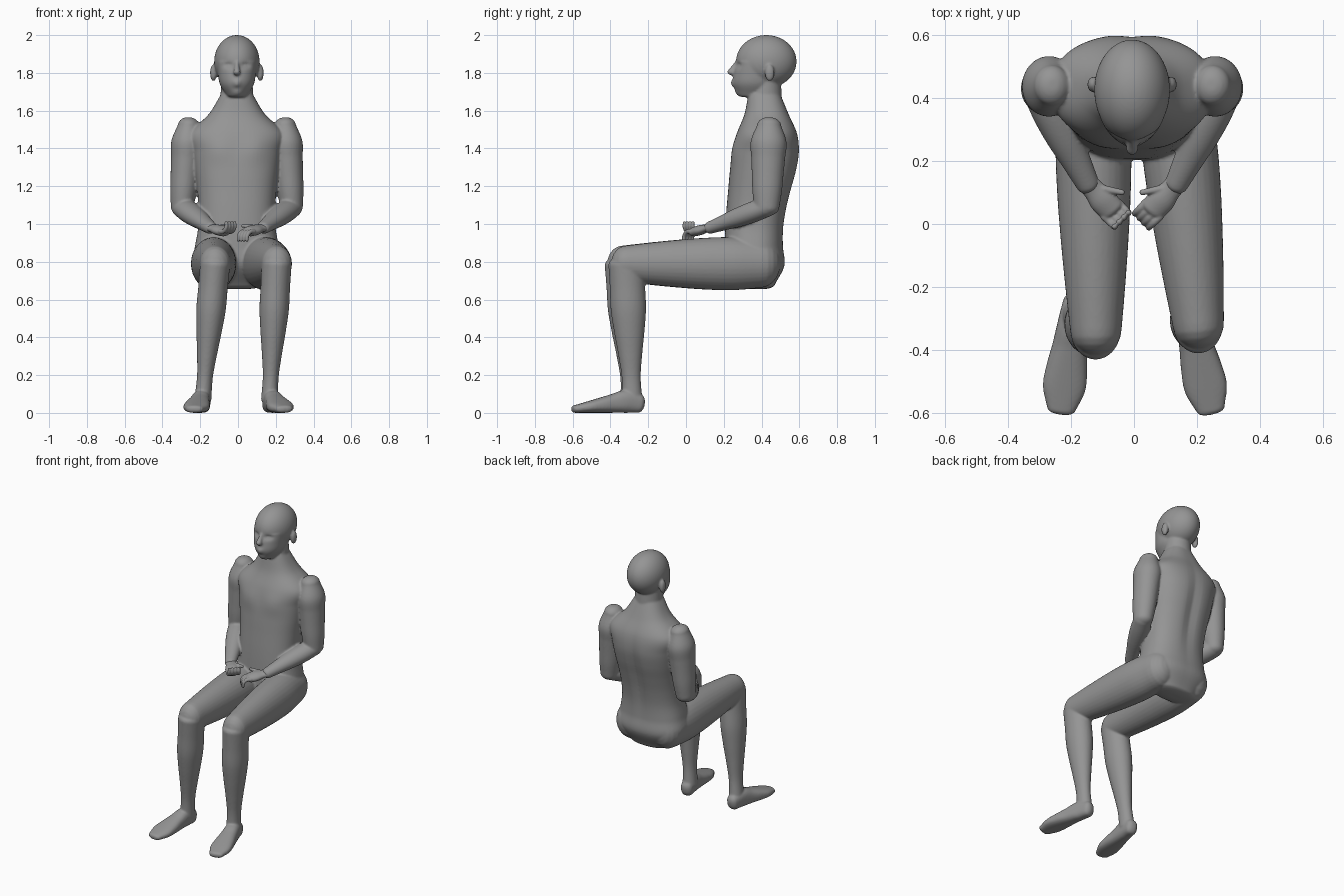
import bpy, bmesh, math
from mathutils import Matrix, Vector

cube = bpy.data.objects.get("Cube")
if cube:
    bpy.data.objects.remove(cube, do_unlink=True)

skin = bpy.data.materials.new("plain_grey")
skin.use_nodes = True
grey = (0.3, 0.3, 0.3, 1)
skin.diffuse_color = grey
skin.node_tree.nodes["Principled BSDF"].inputs["Base Color"].default_value = grey

X, Y = Vector((1, 0, 0)), Vector((0, 1, 0))
middle = -0.006


def spot(side, x, y, z):
    """Point on the model's left (side 1) or right (side -1)."""
    return Vector((middle + side * x, y, z))


def spline(points, steps):
    """Catmull-Rom curve through points of any dimension."""
    first, last = points[0], points[-1]
    points = [first * 2 - points[1], *points, last * 2 - points[-2]]
    curve = []
    for a, b, c, d in zip(points, points[1:], points[2:], points[3:]):
        for k in range(steps):
            t = k / steps
            curve.append(b + (c - a) * (t / 2) + (a * 2 - b * 5 + c * 4 - d) * (t * t / 2)
                         + (b * 3 - a - c * 3 + d) * (t ** 3 / 2))
    return curve + [last]


def loft(bm, centers, widths, depths, flat=False, power=2, sides=32, steps=6, cap=0.8):
    """Closed tube with rounded ends; flat keeps every section horizontal."""
    stations = [Vector((*c, w, d)) for c, w, d in zip(centers, widths, depths)]
    curve = spline(stations, steps)
    path = [Vector(p[:3]) for p in curve]
    rings = []
    for i, p in enumerate(curve):
        ahead, behind = path[min(i + 1, len(path) - 1)], path[max(i - 1, 0)]
        along = (ahead - behind).normalized()
        across = X if flat else (X - along * along.x).normalized()
        outward = Y if flat else along.cross(across)
        rings.append((path[i], across * p[3], outward * p[4], along))

    def rounded(ring, sign):
        center, u, v, along = ring
        reach = along * (sign * cap * min(u.length, v.length))
        turns = [math.pi / 2 * k / 5 for k in range(1, 5)]
        return [(center + reach * math.sin(a), u * math.cos(a), v * math.cos(a), along) for a in turns]

    rings = rounded(rings[0], -1)[::-1] + rings + rounded(rings[-1], 1)

    def squared(value):
        return math.copysign(abs(value) ** (2 / power), value)

    angles = [math.tau * k / sides for k in range(sides)]
    loops = [[bm.verts.new(c + u * squared(math.cos(a)) + v * squared(math.sin(a))) for a in angles]
             for c, u, v, along in rings]
    for low, high in zip(loops, loops[1:]):
        for k in range(sides):
            bm.faces.new((low[k - 1], low[k], high[k], high[k - 1]))
    bm.faces.new(loops[0])
    bm.faces.new(loops[-1])
    return [v for ring in loops for v in ring]


def bone(bm, start, end, widths, ratio=1.0, **options):
    """Straight limb with evenly spaced widths; ratio is depth over width."""
    last = len(widths) - 1
    centers = [start.lerp(end, i / last) for i in range(last + 1)]
    return loft(bm, centers, widths, [w * ratio for w in widths], **options)


def ellipsoid(bm, center, radii):
    matrix = Matrix.Translation(center) @ Matrix.Diagonal((*radii, 1))
    return bmesh.ops.create_uvsphere(bm, u_segments=96, v_segments=64, radius=1, matrix=matrix)["verts"]


def sculpt(verts, mid_y, facing, stretch, bumps):
    """Push the front (-1) or back (1) in or out with soft symmetric bumps."""
    for v in verts:
        fade = min(1, max(0, (v.co.y - mid_y) * facing * 20))
        dx = abs(v.co.x - middle)
        for x, z, size, height in bumps:
            spread = ((dx - x) / size) ** 2 + ((v.co.z - z) / (size * stretch)) ** 2
            v.co.y += facing * fade * height * math.exp(-spread)


def finish(bm, name, voxel, rounds):
    """Blend the overlapping pieces into one smooth skin."""
    bmesh.ops.recalc_face_normals(bm, faces=bm.faces)
    mesh = bpy.data.meshes.new(name)
    bm.to_mesh(mesh)
    bm.free()
    mesh.materials.append(skin)
    thing = bpy.data.objects.new(name, mesh)
    bpy.context.collection.objects.link(thing)
    blend = thing.modifiers.new("blend", 'REMESH')
    blend.mode = 'VOXEL'
    blend.voxel_size = voxel
    blend.use_smooth_shade = True
    soften = thing.modifiers.new("soften", 'SMOOTH')
    soften.factor = 0.5
    soften.iterations = rounds


body = bmesh.new()

# Torso and neck: evenly spaced sections along a gently curved spine
widths = (.15, .235, .222, .205, .203, .21, .223, .236, .25, .15, .088)
depths = (.09, .155, .155, .155, .16, .168, .177, .178, .16, .118, .087)
heights = [.68 + i / 10 for i in range(len(widths))]
spine = [Vector((middle, .395 - .035 * math.cos(math.pi * (z - .9) / .6), z)) for z in heights]
torso = loft(body, spine, widths, depths, flat=True, power=2.4, sides=64, steps=8, cap=0.3)
sculpt(torso, .4, 1, 6, [(0, 1.2, .04, -.016)])
sculpt(torso, .4, -1, 1, [(.1, 1.4, .07, .01)])
bone(body, spot(1, 0, .42, 1.66), spot(1, 0, .42, 1.8), (.088, .084, .08), flat=True)

# Head: skull, jaw, sculpted eyes, lips and chin, then nose
skull = ellipsoid(body, spot(1, 0, .425, 1.86), (.12, .16, .14))
levels = [spot(1, 0, .365, 1.68 + .06 * i) for i in range(4)]
jaw = loft(body, levels, (.055, .09, .1, .105), (.088, .115, .112, .1),
           flat=True, sides=96, steps=12, cap=0.2)
sculpt(skull + jaw, .36, -1, .6, [(.045, 1.84, .022, -.02), (.045, 1.838, .012, .011),
                                  (0, 1.752, .022, .01), (0, 1.735, .018, .009), (0, 1.695, .025, .008)])
bone(body, spot(1, 0, .27, 1.86), spot(1, 0, .238, 1.803), (.009, .013, .02))

# Each leg has its own pose: hip, knee, ankle and toe distances from the middle
poses = {-1: (.125, .115, .18, .225, 0), 1: (.135, .21, .173, .25, .02)}
for side, (hip, knee, ankle, toe, back) in poses.items():
    ellipsoid(body, spot(side, .124, .443, 1.8), (.018, .025, .045))

    # Upper arm and forearm
    elbow = spot(side, .29, .427, 1.09)
    bone(body, spot(side, .255, .44, 1.52), elbow, (.058, .085, .08, .075, .07, .06), 1.12)
    bone(body, elbow, spot(side, .14, .125, .98), (.06, .063, .058, .047, .037), .88)

    # Thigh, shin and foot
    joint = spot(side, knee, back - .335, .79)
    bone(body, spot(side, hip, .39, .79), joint, (.11, .12, .117, .108, .096, .082), 1.17, cap=1)
    bone(body, joint, spot(side, ankle, back / 4 - .29, .07),
         (.08, .078, .078, .067, .053, .042, .045), 1.2, cap=0.5)
    thickness = (.05, .06, .05, .04, .03, .02)
    sole = [spot(side, ankle + (toe - ankle) * i / 5, -.25 - .068 * i, h) for i, h in enumerate(thickness)]
    loft(body, sole, (.04, .048, .055, .065, .068, .045), thickness, power=2.5)

finish(body, "seated_body", 0.0065, 5)

# Hands: the right one cupped upward, the left one hanging down
for side, name, curl in ((-1, "right_hand", .55), (1, "left_hand", -.5)):
    hand = bmesh.new()
    knuckles = spot(side, .066, .046, .96)
    bone(hand, spot(side, .15, .14, .985), knuckles, (.036, .035, .044, .042), .6)
    forward = Vector((-side, -1, 0)).normalized()
    sideways = Vector((-side, 1, 0)).normalized()
    for i in range(4):
        tip = knuckles + sideways * (i - 1.5) * .021
        joints = [tip]
        for k in range(4):
            bend = curl * k
            tip = tip + (forward * math.cos(bend) + Vector((0, 0, math.sin(bend)))) * .02
            joints.append(tip)
        sizes = [.013 - .001 * k for k in range(5)]
        loft(hand, joints, sizes, sizes, sides=16)
    bone(hand, spot(side, .115, .115, .98), spot(side, .03, .1, .99), (.015, .013, .011, .009), sides=16)
    finish(hand, name, 0.004, 3)
